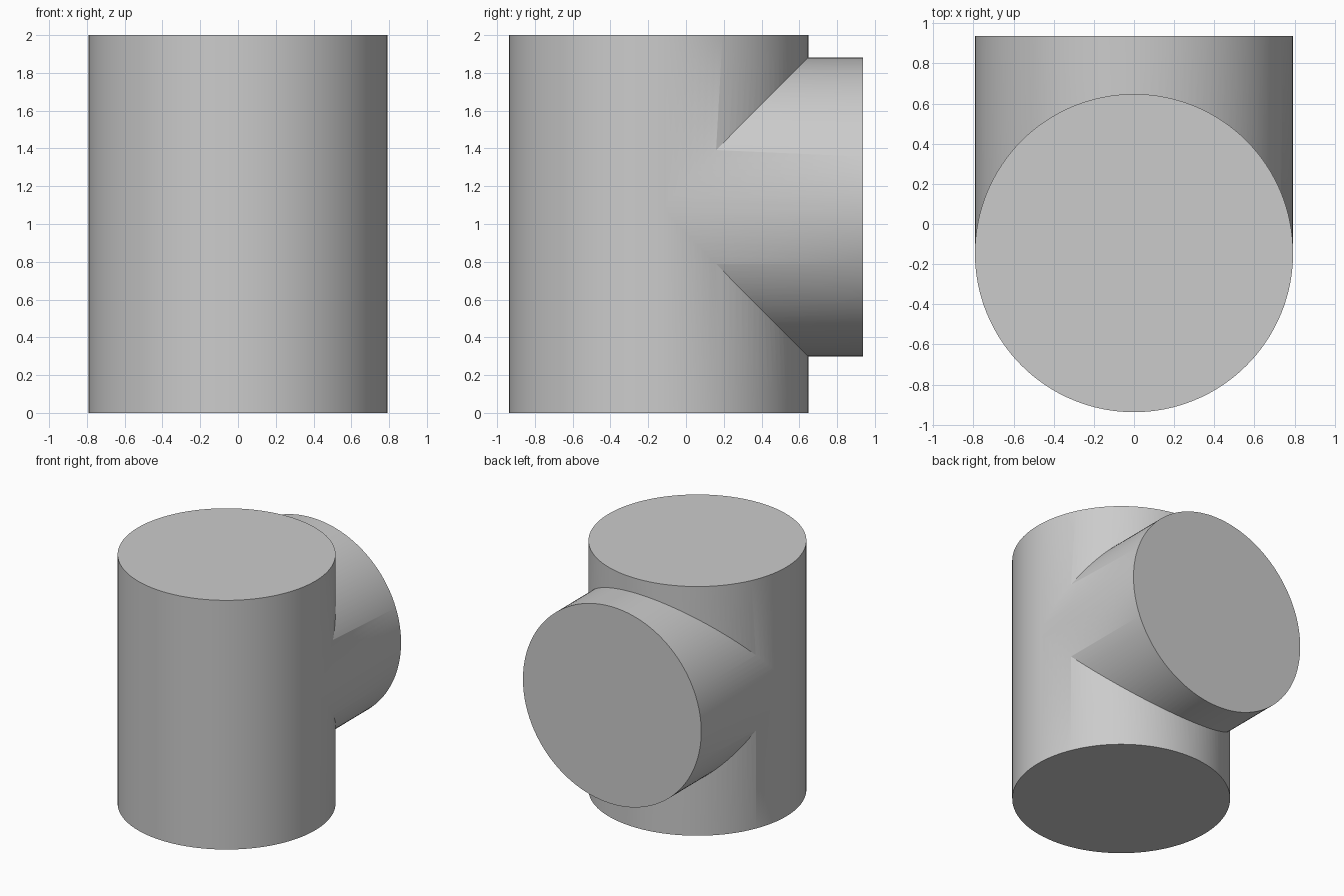
import bpy
import math

RADIUS = 0.7925
AXIS_Y = -0.145      # vertical pipe axis
BRANCH_Z = 1.09      # branch axis height
BRANCH_END = 0.9375

default = bpy.data.objects.get("Cube")
if default:
    bpy.data.objects.remove(default, do_unlink=True)

grey = bpy.data.materials.new("light grey")
grey.use_nodes = True
colour = (0.6, 0.6, 0.6, 1)
grey.diffuse_color = colour
grey.node_tree.nodes["Principled BSDF"].inputs["Base Color"].default_value = colour


def cylinder(name, radius, length, centre, tilt=0.0):
    bpy.ops.mesh.primitive_cylinder_add(vertices=128, radius=radius, depth=length,
                                        location=centre, rotation=(tilt, 0, 0))
    obj = bpy.context.object
    obj.name = name
    obj.data.materials.append(grey)
    return obj


# Horizontal branch, starting on the main axis and a hair slimmer for a clean join
branch = cylinder("branch_pipe", RADIUS - 0.001, BRANCH_END - AXIS_Y,
                  (0, (BRANCH_END + AXIS_Y) / 2, BRANCH_Z), math.pi / 2)

# Upright main cylinder, fused with the branch
body = cylinder("tee_body", RADIUS, 2, (0, AXIS_Y, 1))
join = body.modifiers.new("join_branch", "BOOLEAN")
join.operation = "UNION"
join.solver = "EXACT"
join.object = branch
bpy.ops.object.modifier_apply(modifier=join.name)
bpy.data.objects.remove(branch, do_unlink=True)

# Smooth walls with crisp rims and seam
bpy.ops.object.shade_smooth_by_angle(angle=math.radians(30))
